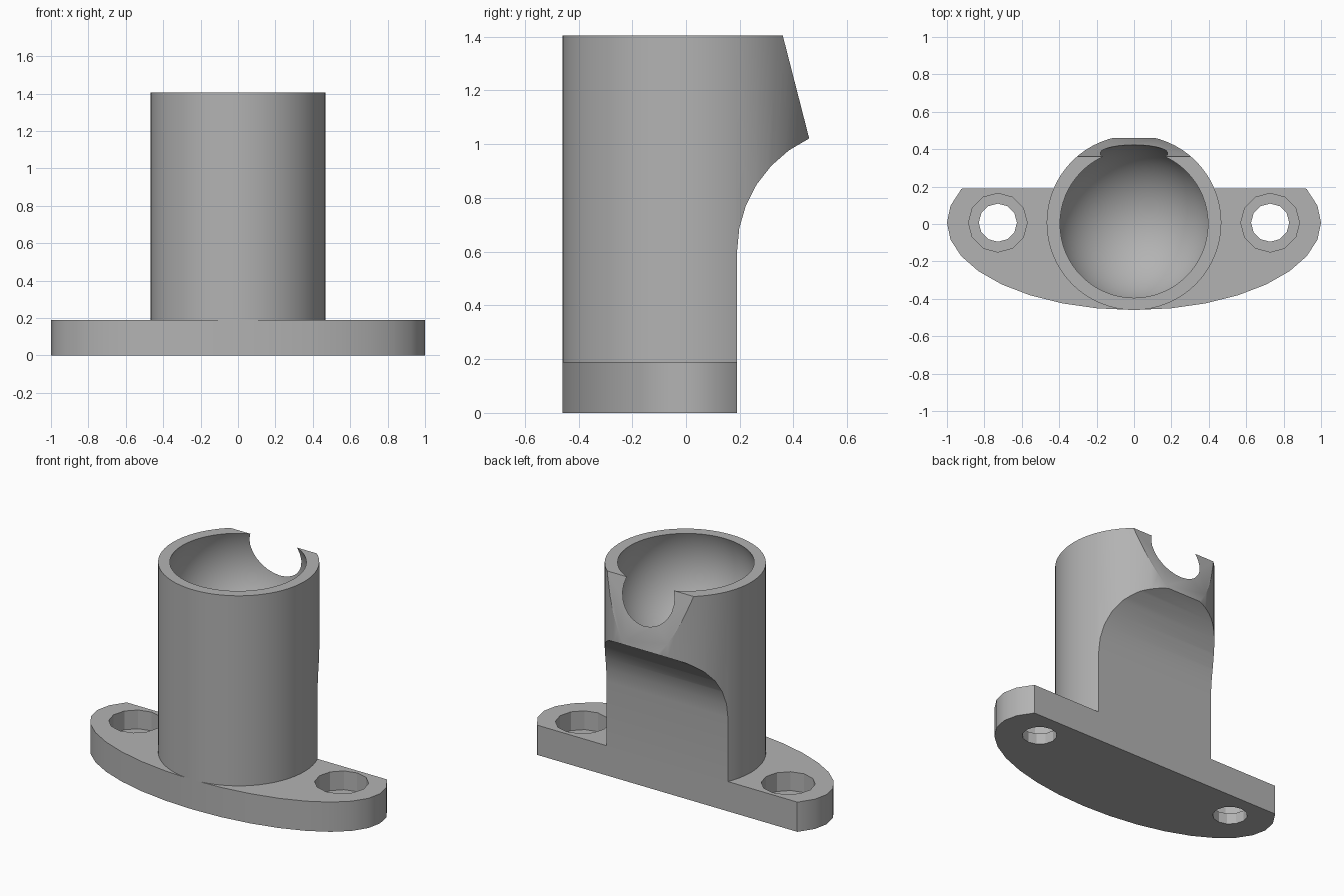
import bpy
import math

cube = bpy.data.objects.get("Cube")
if cube:
    bpy.data.objects.remove(cube)

CY = 0.007       # shared centre line of body and plate
R = 0.467        # body radius
TOP = 1.405
PLATE = 0.19

grey = bpy.data.materials.new("plain_grey")
grey.use_nodes = True
colour = (0.45, 0.45, 0.45, 1)
grey.diffuse_color = colour
grey.node_tree.nodes["Principled BSDF"].inputs["Base Color"].default_value = colour


def cylinder(name, radius, z0, z1, x=0.0, sides=64, stretch=1.0):
    bpy.ops.mesh.primitive_cylinder_add(vertices=sides, radius=radius, depth=z1 - z0,
                                        location=(x, CY, (z0 + z1) / 2))
    ob = bpy.context.object
    ob.name = name
    ob.scale.x = stretch
    bpy.ops.object.transform_apply(location=True, rotation=True, scale=True)
    ob.data.materials.append(grey)
    return ob


def prism_along_x(name, profile, half):
    n = len(profile)
    verts = [(s * half, y, z) for s in (-1, 1) for y, z in profile]
    faces = [(i, (i + 1) % n, n + (i + 1) % n, n + i) for i in range(n)]
    faces += [tuple(reversed(range(n))), tuple(range(n, 2 * n))]
    mesh = bpy.data.meshes.new(name)
    mesh.from_pydata(verts, [], faces)
    mesh.materials.append(grey)
    ob = bpy.data.objects.new(name, mesh)
    bpy.context.collection.objects.link(ob)
    bpy.context.view_layer.objects.active = ob
    bpy.ops.object.select_all(action='DESELECT')
    ob.select_set(True)
    bpy.ops.object.mode_set(mode='EDIT')
    bpy.ops.mesh.select_all(action='SELECT')
    bpy.ops.mesh.normals_make_consistent(inside=False)
    bpy.ops.object.mode_set(mode='OBJECT')
    return ob


def combine(target, tool, operation):
    mod = target.modifiers.new(tool.name, 'BOOLEAN')
    mod.operation = operation
    mod.solver = 'EXACT'
    mod.object = tool
    bpy.ops.object.select_all(action='DESELECT')
    bpy.context.view_layer.objects.active = target
    target.select_set(True)
    bpy.ops.object.modifier_apply(modifier=mod.name)
    bpy.data.objects.remove(tool)


# Oval mounting plate joined with the round socket body
socket = cylinder("flanged_socket", R, 0, PLATE, sides=32, stretch=1 / R)
combine(socket, cylinder("socket_body", R, 0, TOP), 'UNION')

# Rear relief: flat back, concave sweep, then a slanted upper face
arc_r, arc_z, back = 0.465, 0.6, 0.19
profile = [(2, -0.2), (back, -0.2)]
for i in range(7):
    a = math.radians(65) * i / 6
    profile.append((back + arc_r * (1 - math.cos(a)), arc_z + arc_r * math.sin(a)))
profile += [(0.36, TOP), (0.31, 1.6), (2, 1.6)]
combine(socket, prism_along_x("rear_relief", profile, 2), 'DIFFERENCE')

# Ball seat, breaking out through the slanted rear face
bpy.ops.mesh.primitive_uv_sphere_add(segments=64, ring_count=32, radius=0.43,
                                     location=(0, 0.001, 1.237))
ball = bpy.context.object
ball.name = "ball_seat"
ball.data.materials.append(grey)
combine(socket, ball, 'DIFFERENCE')

# Counterbored screw holes in both ears
for side in (-1, 1):
    x = side * 0.728
    combine(socket, cylinder("screw_hole", 0.102, -0.1, 0.4, x, 12), 'DIFFERENCE')
    combine(socket, cylinder("counterbore", 0.157, 0.07, 0.4, x, 12), 'DIFFERENCE')

bpy.ops.object.select_all(action='DESELECT')
socket.select_set(True)
bpy.context.view_layer.objects.active = socket
bpy.ops.object.shade_smooth_by_angle(angle=math.radians(25))
